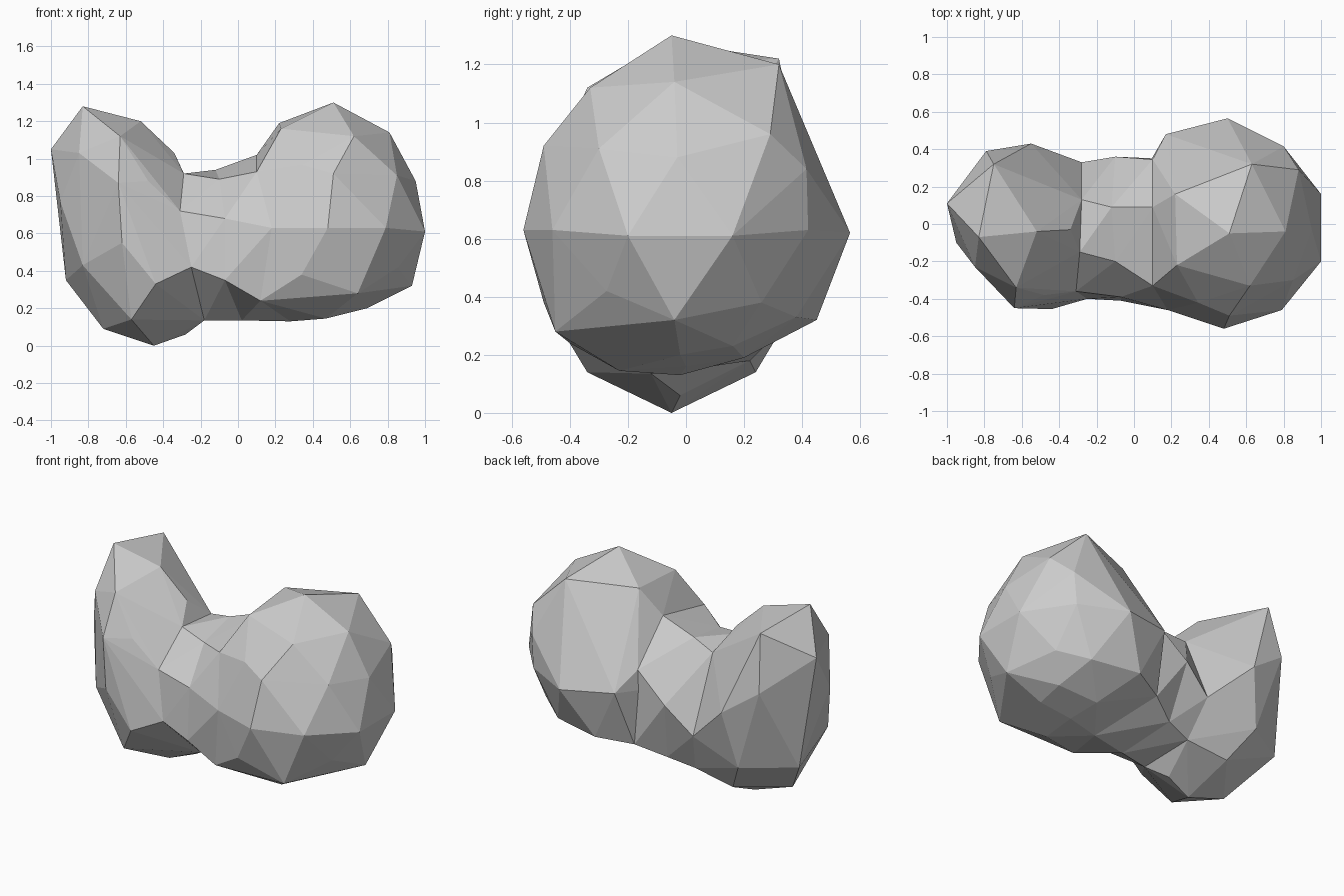
import bpy, bmesh
from mathutils import Vector


def finish(bm, name):
    bmesh.ops.recalc_face_normals(bm, faces=bm.faces)
    mesh = bpy.data.meshes.new(name)
    bm.to_mesh(mesh)
    bm.free()
    obj = bpy.data.objects.new(name, mesh)
    bpy.context.collection.objects.link(obj)
    return obj


def lobe(name, centre, radii, low, lean, landmarks):
    """Faceted ball, leaned and flattened below, with corners pulled to landmarks."""
    bm = bmesh.new()
    bmesh.ops.create_icosphere(bm, subdivisions=2, radius=1)
    for v in bm.verts:
        x, y, z = v.co
        z *= radii[2] if z > 0 else low
        v.co = Vector(centre) + Vector((x * radii[0] + lean * z, y * radii[1], z))
    free = list(bm.verts)
    for p in landmarks:
        p = Vector(p)
        v = min(free, key=lambda w: (w.co - p).length)
        v.co = p
        free.remove(v)
    # rebuild a clean convex shell from the adjusted corners
    hull = bmesh.new()
    for v in bm.verts:
        hull.verts.new(v.co)
    bm.free()
    bmesh.ops.convex_hull(hull, input=hull.verts)
    bmesh.ops.delete(hull, geom=[v for v in hull.verts if not v.link_faces],
                     context='VERTS')
    return finish(hull, name)


# Neck sections, shared with the lobes so the parts flow together
neck_left = [(-0.28, 0.13, 0.90), (-0.29, -0.15, 0.92), (-0.31, -0.36, 0.72),
             (-0.25, -0.40, 0.42), (-0.18, -0.12, 0.135), (-0.22, 0.22, 0.18),
             (-0.28, 0.33, 0.44)]
neck_mid = [(-0.12, 0.09, 0.94), (-0.10, -0.20, 0.89), (-0.07, -0.39, 0.68),
            (-0.07, -0.41, 0.35), (0.02, -0.08, 0.135), (-0.05, 0.26, 0.22),
            (-0.10, 0.36, 0.60)]
neck_right = [(0.10, 0.09, 1.02), (0.10, -0.33, 0.93), (0.18, -0.46, 0.63),
              (0.12, -0.40, 0.24), (0.28, -0.02, 0.13), (0.12, 0.35, 0.29),
              (0.10, 0.345, 0.77)]

# Large round lobe
body = lobe("faceted_body", (0.48, 0, 0.63), (0.52, 0.52, 0.64), 0.47, 0, [
    (0.51, -0.05, 1.30), (0.63, 0.32, 1.20), (0.22, 0.16, 1.19),
    (0.23, -0.22, 1.16), (0.62, -0.33, 1.12), (0.81, -0.04, 1.14),
    (1.00, -0.20, 0.61), (1.00, 0.16, 0.61), (0.88, 0.29, 0.96),
    (0.93, -0.04, 0.32), (0.81, 0.26, 0.38), (0.50, 0.565, 0.62),
    (0.17, 0.48, 0.65), (0.48, -0.56, 0.63), (0.79, -0.46, 0.63),
    (0.51, -0.49, 0.92), (0.85, -0.30, 0.91), (0.95, -0.03, 0.88),
    (0.80, 0.415, 0.84), (0.50, 0.43, 0.89), (0.34, -0.49, 0.38),
    (0.33, 0.45, 0.32), (0.64, 0.38, 0.33), (0.64, -0.45, 0.28),
    (0.69, -0.02, 0.20), (0.47, -0.23, 0.145), (0.45, 0.20, 0.19)] + neck_right)

# Narrow leaning lobe
left = lobe("leaning_lobe", (-0.60, 0, 0.62), (0.23, 0.37, 0.55), 0.55, -0.28, [
    (-0.83, -0.07, 1.28), (-0.45, -0.05, 0.0), (-1.0, 0.11, 1.05),
    (-0.75, 0.32, 1.22), (-0.52, -0.04, 1.20), (-0.63, -0.34, 1.12),
    (-0.34, -0.03, 1.03), (-0.92, 0.17, 0.35), (-0.72, -0.05, 0.09),
    (-0.28, -0.02, 0.06), (-0.44, -0.455, 0.33), (-0.64, -0.45, 0.87),
    (-0.85, -0.23, 1.03), (-0.57, -0.34, 0.14), (-0.55, 0.43, 0.70),
    (-0.95, -0.10, 0.77), (-0.79, 0.39, 0.87), (-0.83, -0.25, 0.43),
    (-0.48, -0.38, 0.88), (-0.62, -0.45, 0.55), (-0.62, 0.36, 0.34),
    (-0.50, 0.24, 0.14)] + neck_left)


def inset(ring, target):
    return [Vector(p).lerp(Vector(target), 0.35) for p in ring]


# Neck skin: lofted through the sections, ends buried in the lobes
bm = bmesh.new()
rings = [[bm.verts.new(p) for p in ring] for ring in (
    inset(neck_left, (-0.6, 0, 0.6)), neck_left, neck_mid, neck_right,
    inset(neck_right, (0.5, 0, 0.63)))]
n = len(neck_mid)
for a, b in zip(rings, rings[1:]):
    for i in range(n):
        j = (i + 1) % n
        bm.faces.new((a[i], a[j], b[j], b[i]))
bm.faces.new(rings[0])
bm.faces.new(rings[-1])
bmesh.ops.triangulate(bm, faces=bm.faces)
neck = finish(bm, "neck")

# Fuse everything into one faceted solid
bpy.context.view_layer.objects.active = body
for part in (neck, left):
    mod = body.modifiers.new("fuse", 'BOOLEAN')
    mod.operation = 'UNION'
    mod.solver = 'EXACT'
    mod.object = part
    bpy.ops.object.modifier_apply(modifier=mod.name)
for part in (neck, left):
    bpy.data.objects.remove(part, do_unlink=True)
for poly in body.data.polygons:
    poly.use_smooth = False
